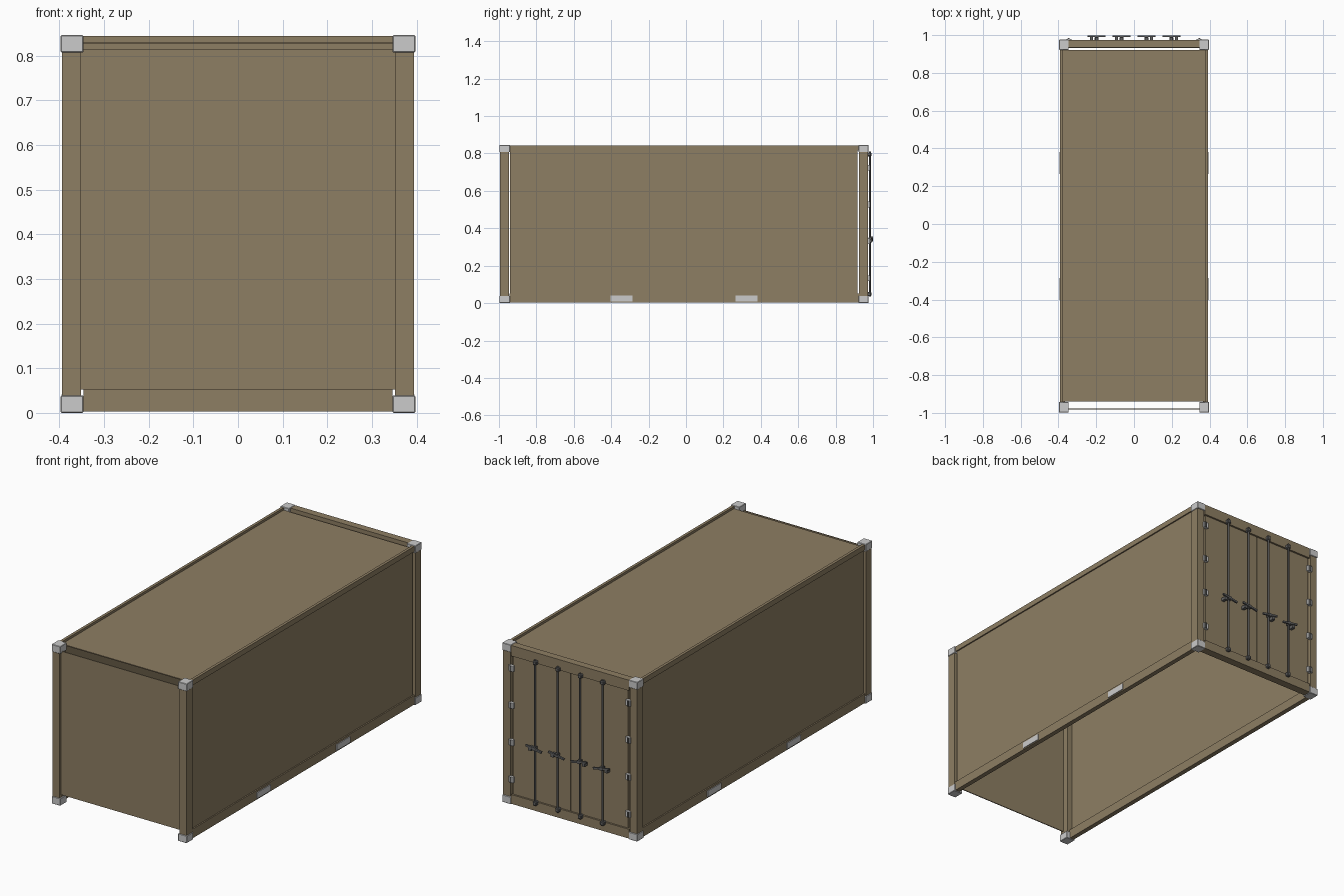
import bpy
from math import atan2

if "Cube" in bpy.data.objects:
    bpy.data.objects.remove(bpy.data.objects["Cube"])

def material(name, rgb):
    m = bpy.data.materials.new(name)
    m.diffuse_color = (*rgb, 1)
    m.use_nodes = True
    m.node_tree.nodes["Principled BSDF"].inputs["Base Color"].default_value = m.diffuse_color
    return m

BROWN = material("tan_paint", (0.27, 0.21, 0.125))
STEEL = material("dark_steel", (0.12, 0.12, 0.12))

def box(name, x, y, z, mat=None, bevel=0, tilt=0):
    """Box from (min, max) ranges, optionally tilted about y."""
    bpy.ops.mesh.primitive_cube_add(size=1, location=[sum(r) / 2 for r in (x, y, z)])
    o = bpy.context.object
    o.name = name
    o.scale = [abs(r[1] - r[0]) for r in (x, y, z)]
    bpy.ops.object.transform_apply(location=False, rotation=False, scale=True)
    o.rotation_euler.y = tilt
    if mat:
        o.data.materials.append(mat)
    if bevel:
        b = o.modifiers.new("edge", 'BEVEL')
        b.width, b.segments = bevel, 1
    return o

def rod(name, x, y, z0, z1, r, mat, sides=12):
    bpy.ops.mesh.primitive_cylinder_add(vertices=sides, radius=r, depth=z1 - z0,
                                        location=(x, y, (z0 + z1) / 2))
    o = bpy.context.object
    o.name = name
    o.data.materials.append(mat)
    bpy.ops.object.shade_smooth_by_angle()

def mx(s, a, b):
    return (min(s * a, s * b), max(s * a, s * b))

# thin panels (the underside is open)
box("roof_panel", (-0.376, 0.376), (-0.94, 0.92), (0.826, 0.831), BROWN)
box("front_wall", (-0.352, 0.352), (-0.982, -0.977), (0.052, 0.815), BROWN)

# rear frame
box("rear_header", (-0.346, 0.346), (0.935, 0.974), (0.788, 0.844), BROWN)
box("rear_sill", (-0.346, 0.346), (0.932, 0.974), (0.003, 0.052), BROWN)

for s in (-1, 1):
    # side wall with its rails
    box("side_wall", mx(s, 0.379, 0.384), (-0.94, 0.916), (0.05, 0.817), BROWN)
    box("top_side_rail", mx(s, 0.376, 0.391), (-0.945, 0.925), (0.815, 0.843), BROWN)
    box("bottom_side_rail", mx(s, 0.366, 0.391), (-0.945, 0.925), (0.003, 0.052), BROWN)
    # fork pocket plates
    for y in (-0.345, 0.323):
        box("fork_pocket", mx(s, 0.385, 0.395), (y - 0.058, y + 0.058), (0.009, 0.041))
    # corner posts and castings
    for name, y0, y1 in (("front", -0.998, -0.942), ("rear", 0.922, 0.976)):
        box(name + "_post", mx(s, 0.352, 0.394), (y0 + 0.003, y1 - 0.004), (0.038, 0.81), BROWN)
        for z in (0.0, 0.807):
            box(name + "_corner_casting", mx(s, 0.346, 0.397), (y0, y1), (z, z + 0.039), bevel=0.002)
    # door leaf and hinges
    box("door", mx(s, 0.002, 0.338), (0.952, 0.968), (0.054, 0.785), BROWN)
    for z in (0.133, 0.33, 0.527, 0.724):
        box("hinge", mx(s, 0.33, 0.358), (0.964, 0.98), (z - 0.015, z + 0.015))
        rod("hinge_pin", s * 0.346, 0.98, z - 0.015, z + 0.015, 0.005, STEEL)
    # locking bars, keepers and handles
    for x in (0.066, 0.198):
        rod("locking_bar", s * x, 0.983, 0.035, 0.81, 0.005, STEEL)
        for z in (0.048, 0.795):
            box("bar_keeper", mx(s, x - 0.011, x + 0.011), (0.966, 0.991), (z - 0.011, z + 0.011), STEEL, 0.004)
        box("bar_handle", mx(s, x - 0.047, x + 0.047), (0.99, 0.999), (0.337, 0.347),
            STEEL, tilt=-s * atan2(0.016, 0.09))
        box("handle_catch", mx(s, x + 0.018, x + 0.034), (0.966, 0.994), (0.325, 0.342), STEEL)
        box("handle_hub", mx(s, x - 0.008, x + 0.008), (0.976, 0.998), (0.333, 0.351), STEEL)
